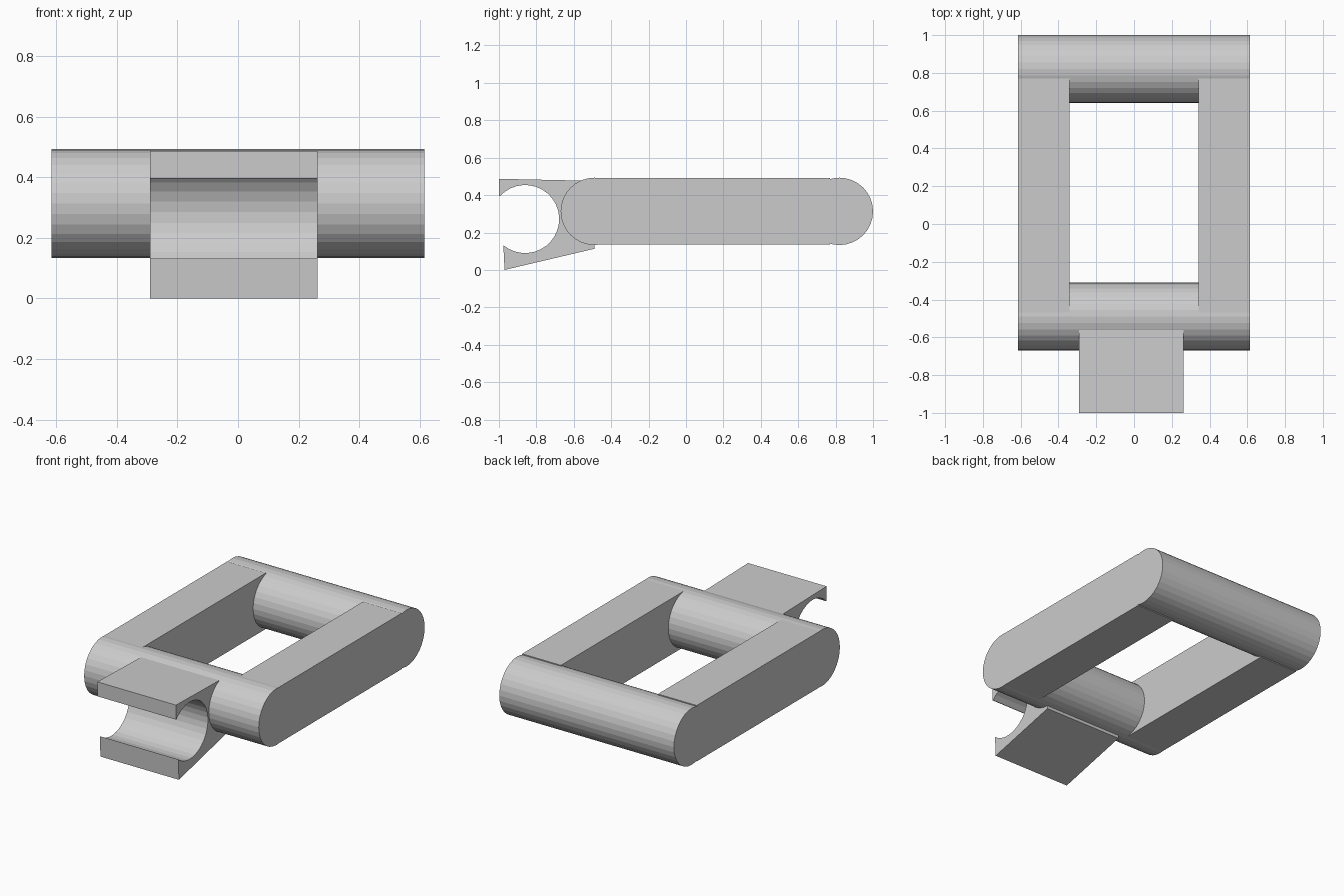
import bpy, bmesh, math

if "Cube" in bpy.data.objects:
    bpy.data.objects.remove(bpy.data.objects["Cube"])

grey = bpy.data.materials.new("plain grey")
grey.diffuse_color = (0.6, 0.6, 0.6, 1)
grey.use_nodes = True
grey.node_tree.nodes["Principled BSDF"].inputs["Base Color"].default_value = grey.diffuse_color


def extrude_profile(name, points, x0, x1):
    """Extrude a closed (y, z) outline along x, with flat faces."""
    bm = bmesh.new()
    face = bm.faces.new([bm.verts.new((x0, y, z)) for y, z in points])
    moved = bmesh.ops.extrude_face_region(bm, geom=[face])["geom"]
    verts = [v for v in moved if isinstance(v, bmesh.types.BMVert)]
    bmesh.ops.translate(bm, verts=verts, vec=(x1 - x0, 0, 0))
    bmesh.ops.recalc_face_normals(bm, faces=bm.faces)
    mesh = bpy.data.meshes.new(name)
    bm.to_mesh(mesh)
    bm.free()
    mesh.materials.append(grey)
    obj = bpy.data.objects.new(name, mesh)
    bpy.context.collection.objects.link(obj)
    return obj


def arc(cy, cz, r, a0, a1, n):
    """n + 1 points on an arc from angle a0 to a1 (radians)."""
    return [(cy + r * math.cos(a0 + (a1 - a0) * i / n),
             cz + r * math.sin(a0 + (a1 - a0) * i / n)) for i in range(n + 1)]


HALF_WIDTH, MID_Z, R = 0.615, 0.313, 0.18

# Round cross bars at the front and back of the frame
for name, y in (("front_bar", -0.49), ("back_bar", 0.82)):
    extrude_profile(name, arc(y, MID_Z, R, 0, 2 * math.pi, 32)[:-1],
                    -HALF_WIDTH, HALF_WIDTH)

# Flat side rails joining the two bars
h = 0.178
rail = [(-0.49, MID_Z - h), (0.77, MID_Z - h), (0.77, MID_Z + h), (-0.49, MID_Z + h)]
extrude_profile("left_rail", rail, -HALF_WIDTH, -0.342)
extrude_profile("right_rail", rail, 0.342, HALF_WIDTH)

# Open clip at the front: a block with a round socket open towards the front
cy, cz, cr = -0.86, 0.272, 0.182
a_top = math.atan2(0.122, -0.135)
a_bottom = math.atan2(-0.142, -0.118)
clip = [(-0.97, 0.0), (-0.49, 0.113), (-0.49, 0.476), (-1.0, 0.487), (-1.0, 0.395)]
clip += arc(cy, cz, cr, a_top, a_bottom, 24)
extrude_profile("clip", clip, -0.29, 0.263)
